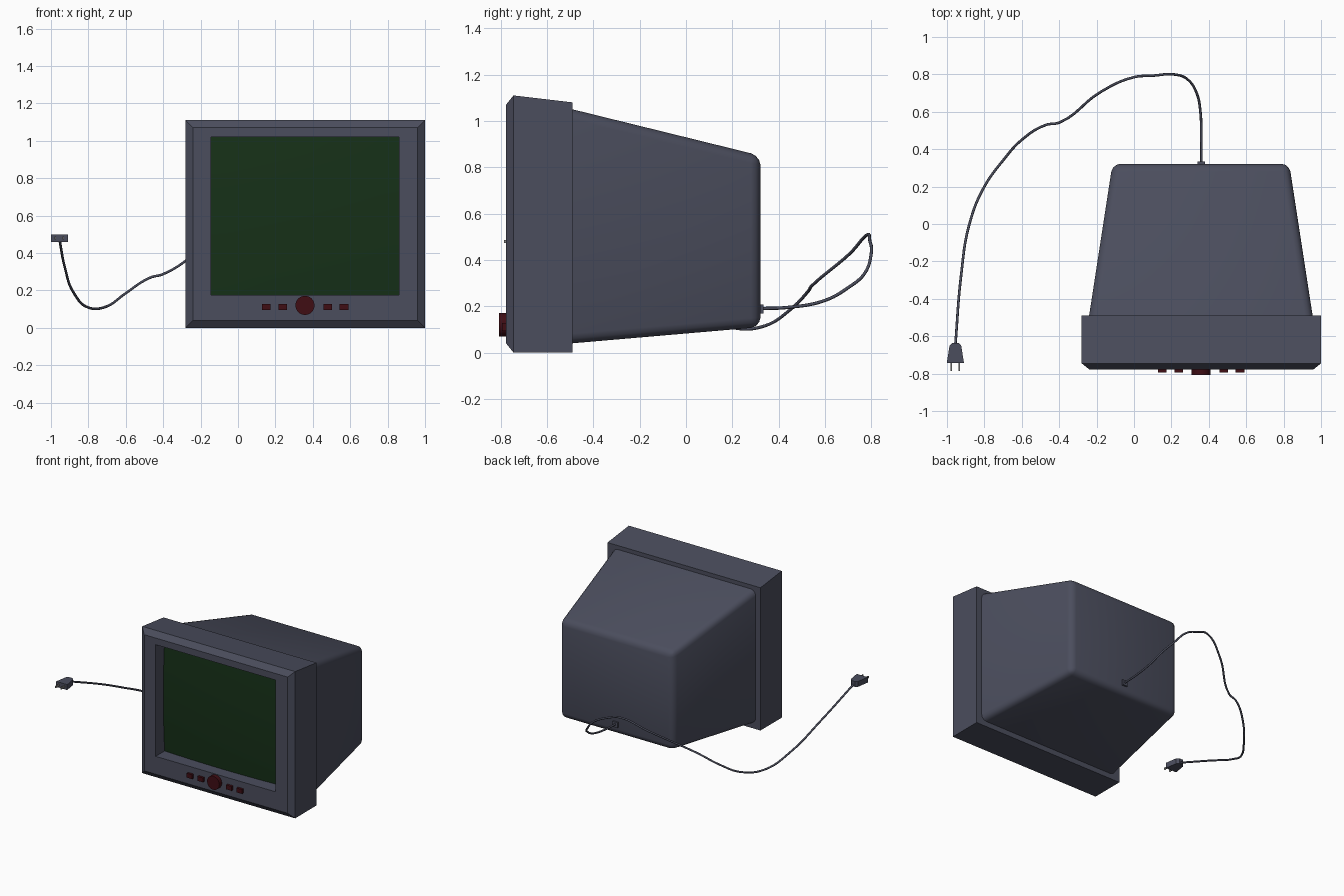
import bpy, bmesh, math
from mathutils import Vector

if "Cube" in bpy.data.objects:
    bpy.data.objects.remove(bpy.data.objects["Cube"])

CX = 0.36  # centre line of the monitor


def material(name, rgb):
    m = bpy.data.materials.new(name)
    m.diffuse_color = (*rgb, 1)
    m.use_nodes = True
    m.node_tree.nodes["Principled BSDF"].inputs["Base Color"].default_value = m.diffuse_color
    return m


SLATE = material("slate_plastic", (0.07, 0.075, 0.11))
GREEN = material("green_glass", (0.008, 0.03, 0.009))
RED = material("dark_red", (0.05, 0.004, 0.007))
METAL = material("prong_metal", (0.25, 0.25, 0.25))


def finish(name, bm, mat, smooth=False):
    bmesh.ops.recalc_face_normals(bm, faces=bm.faces)
    me = bpy.data.meshes.new(name)
    bm.to_mesh(me)
    bm.free()
    ob = bpy.data.objects.new(name, me)
    bpy.context.collection.objects.link(ob)
    me.materials.append(mat)
    if smooth:
        bpy.ops.object.select_all(action='DESELECT')
        bpy.context.view_layer.objects.active = ob
        ob.select_set(True)
        bpy.ops.object.shade_smooth_by_angle(angle=math.radians(35))
    return ob


def rect(bm, y, x0, x1, z0, z1):
    return [bm.verts.new(p) for p in ((x0, y, z0), (x1, y, z0), (x1, y, z1), (x0, y, z1))]


def bridge(bm, loops):
    for a, b in zip(loops, loops[1:]):
        for i in range(len(a)):
            j = (i + 1) % len(a)
            bm.faces.new((a[i], a[j], b[j], b[i]))


def box(name, x0, x1, y0, y1, z0, z1, mat):
    bm = bmesh.new()
    loops = [rect(bm, y0, x0, x1, z0, z1), rect(bm, y1, x0, x1, z0, z1)]
    bridge(bm, loops)
    for l in loops:
        bm.faces.new(l)
    return finish(name, bm, mat)


# Front bezel: chamfered frame with a deep screen opening
bm = bmesh.new()
loops = [rect(bm, -0.49, -0.28, 1.0, 0, 1.08),
         rect(bm, -0.745, -0.28, 1.0, 0, 1.11),
         rect(bm, -0.777, -0.24, 0.96, 0.04, 1.07),
         rect(bm, -0.777, -0.145, 0.86, 0.175, 1.02),
         rect(bm, -0.66, -0.145, 0.86, 0.175, 1.02)]
bridge(bm, loops)
bm.faces.new(loops[0])
finish("bezel", bm, SLATE)

# Screen: gently bulging glass
bm = bmesh.new()
bmesh.ops.create_grid(bm, x_segments=12, y_segments=10, size=1)
for v in bm.verts:
    u, w = v.co.x, v.co.y
    v.co = (0.3575 + 0.5025 * u, -0.67 - 0.03 * (1 - (u * u + w * w) / 2), 0.5975 + 0.4225 * w)
finish("screen", bm, GREEN, True)

# Tapered rear housing with rounded edges
bm = bmesh.new()
front = rect(bm, -0.49, -0.24, 0.955, 0.04, 1.05)
back = rect(bm, 0.322, -0.115, 0.83, 0.11, 0.85)
bridge(bm, [front, back])
bm.faces.new(back)
edges = [e for e in bm.edges if not all(v in front for v in e.verts)]
bmesh.ops.bevel(bm, geom=edges, offset=0.042, segments=3, profile=0.5, affect='EDGES')
finish("rear_housing", bm, SLATE, True)

# Control buttons and central knob
for i, x in enumerate((0.15, 0.24, 0.48, 0.567)):
    box(f"button_{i + 1}", x - 0.023, x + 0.023, -0.795, -0.77, 0.094, 0.127, RED)
bpy.ops.mesh.primitive_cylinder_add(vertices=32, radius=0.051, depth=0.04,
                                    location=(0.358, -0.788, 0.12), rotation=(math.pi / 2, 0, 0))
knob = bpy.context.object
knob.name = "knob"
knob.data.materials.append(RED)
bpy.ops.object.shade_smooth_by_angle(angle=math.radians(35))

# Cable socket on the back
box("cable_socket", CX - 0.02, CX + 0.02, 0.31, 0.335, 0.168, 0.208, SLATE)

# Power cable: smooth tube through a few points
path = [(0.36, 0.32, 0.19), (0.36, 0.44, 0.195), (0.355, 0.60, 0.225), (0.335, 0.70, 0.28),
        (0.29, 0.77, 0.34), (0.21, 0.80, 0.43), (0.10, 0.793, 0.485), (0.0, 0.785, 0.51),
        (-0.18, 0.705, 0.425), (-0.40, 0.542, 0.287), (-0.47, 0.53, 0.268), (-0.60, 0.45, 0.185),
        (-0.70, 0.34, 0.115), (-0.80, 0.20, 0.108), (-0.88, 0.0, 0.19), (-0.925, -0.28, 0.32),
        (-0.955, -0.645, 0.475)]
cu = bpy.data.curves.new("power_cable", 'CURVE')
cu.dimensions = '3D'
cu.bevel_depth = 0.007
cu.bevel_resolution = 2
cu.resolution_u = 6
cu.use_fill_caps = True
sp = cu.splines.new('BEZIER')
sp.bezier_points.add(len(path) - 1)
for bp, p in zip(sp.bezier_points, path):
    bp.co = p
    bp.handle_left_type = bp.handle_right_type = 'AUTO'
cu.materials.append(SLATE)
bpy.context.collection.objects.link(bpy.data.objects.new("power_cable", cu))

# Plug: tapered outline extruded in height
PX = -0.955
half = [(0.046, -0.743), (0.031, -0.65), (0.016, -0.635)]
outline = [(PX + x, y) for x, y in half] + [(PX - x, y) for x, y in reversed(half)]
bm = bmesh.new()
loops = [[bm.verts.new((x, y, z)) for x, y in outline] for z in (0.459, 0.5)]
bridge(bm, loops)
for l in loops:
    bm.faces.new(l)
finish("plug", bm, SLATE)

# Plug prongs
for side, s in (("left", -1), ("right", 1)):
    x = PX + s * 0.022
    box(f"prong_{side}", x - 0.004, x + 0.004, -0.785, -0.735, 0.473, 0.487, METAL)
